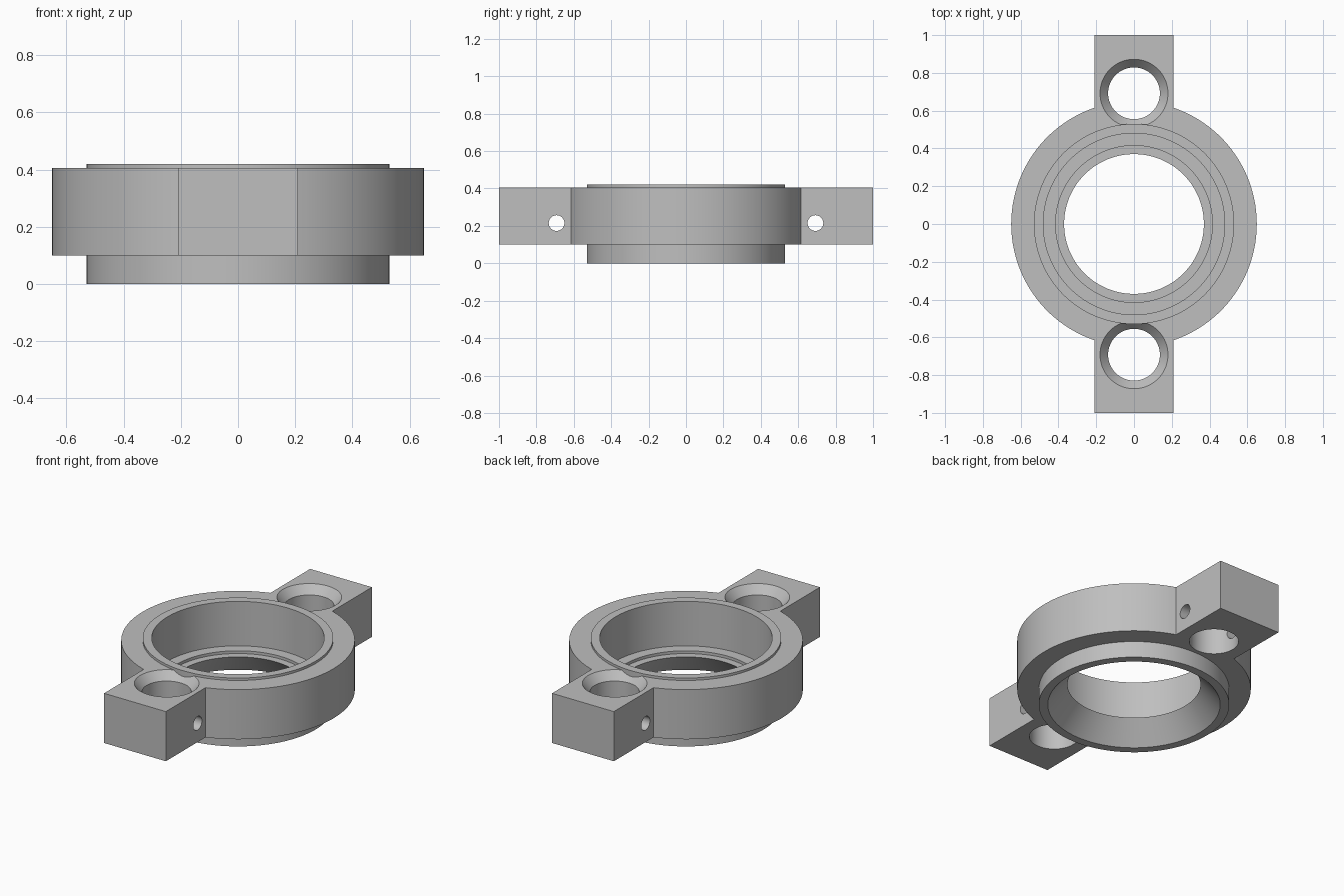
import bpy, bmesh, math
from mathutils import Matrix, Vector

default = bpy.data.objects.get("Cube")
if default:
    bpy.data.objects.remove(default, do_unlink=True)

SEGMENTS = 128
BASE, TOP = 0.10, 0.405
RING_R, LUG_HALF, LUG_END = 0.65, 0.21, 1.0
HOLE_Y = 0.692

grey = bpy.data.materials.new("plain grey")
colour = (0.52, 0.52, 0.52, 1)
grey.diffuse_color = colour
grey.use_nodes = True
for node in grey.node_tree.nodes:
    if node.type == "BSDF_PRINCIPLED":
        node.inputs["Base Color"].default_value = colour


def finish(bm, name):
    bmesh.ops.remove_doubles(bm, verts=bm.verts, dist=1e-5)
    bmesh.ops.recalc_face_normals(bm, faces=bm.faces)
    mesh = bpy.data.meshes.new(name)
    bm.to_mesh(mesh)
    bm.free()
    mesh.materials.append(grey)
    obj = bpy.data.objects.new(name, mesh)
    bpy.context.collection.objects.link(obj)
    return obj


def lathe(name, profile, closed=False, steps=SEGMENTS, place=Matrix()):
    """Spin (radius, height) points around the z axis."""
    bm = bmesh.new()
    verts = [bm.verts.new((r, 0, z)) for r, z in profile]
    pairs = list(zip(verts, verts[1:]))
    if closed:
        pairs.append((verts[-1], verts[0]))
    edges = [bm.edges.new(pair) for pair in pairs]
    bmesh.ops.spin(bm, geom=verts + edges, cent=(0, 0, 0), axis=(0, 0, 1),
                   angle=math.tau, steps=steps)
    bm.transform(place)
    return finish(bm, name)


def activate(obj):
    bpy.ops.object.select_all(action="DESELECT")
    obj.select_set(True)
    bpy.context.view_layer.objects.active = obj


def cut(target, cutter):
    cutter.hide_render = True
    mod = target.modifiers.new("cut", "BOOLEAN")
    mod.operation, mod.solver, mod.object = "DIFFERENCE", "EXACT", cutter
    activate(target)
    bpy.ops.object.modifier_apply(modifier=mod.name)
    bpy.data.objects.remove(cutter, do_unlink=True)


# Ring and two lugs, extruded from one outline
corner = math.acos(LUG_HALF / RING_R)
half = SEGMENTS // 2
outline = []
for sign in (1, -1):
    for i in range(half + 1):
        a = -corner + 2 * corner * i / half
        outline.append((sign * RING_R * math.cos(a), sign * RING_R * math.sin(a)))
    outline += [(sign * LUG_HALF, sign * LUG_END), (-sign * LUG_HALF, sign * LUG_END)]

bm = bmesh.new()
face = bm.faces.new([bm.verts.new((x, y, BASE)) for x, y in outline])
grown = bmesh.ops.extrude_face_region(bm, geom=[face])
bmesh.ops.translate(bm, vec=(0, 0, TOP - BASE),
                    verts=[v for v in grown["geom"] if isinstance(v, bmesh.types.BMVert)])
ring = finish(bm, "ring_with_lugs")

# Seat for the collar
cut(ring, lathe("seat_cutter", [(0, 0), (0.505, 0), (0.505, 0.6), (0, 0.6)]))

# Countersunk bolt holes and cross holes, mirrored front to back
sink = [(0, 0), (0.137, 0), (0.137, TOP - 0.05), (0.18, TOP), (0.223, TOP + 0.05), (0, TOP + 0.05)]
for sign in (1, -1):
    y = sign * HOLE_Y
    cut(ring, lathe("bolt_cutter", sink, steps=64, place=Matrix.Translation((0, y, 0))))
    across = Matrix.Translation((0, y, 0.215)) @ Matrix.Rotation(math.pi / 2, 4, "Y")
    cut(ring, lathe("cross_cutter", [(0, -0.5), (0.042, -0.5), (0.042, 0.5), (0, 0.5)],
                    steps=32, place=across))

# Collar: raised lip, bore, stepped ledge and flared underside
collar = lathe("collar", [
    (0.53, 0), (0.53, 0.42), (0.48, 0.42), (0.48, 0.147),
    (0.415, 0.147), (0.415, 0.13), (0.37, 0.13), (0.48, 0),
], closed=True)

for obj in (ring, collar):
    activate(obj)
    bpy.ops.object.shade_smooth_by_angle(angle=math.radians(25))
